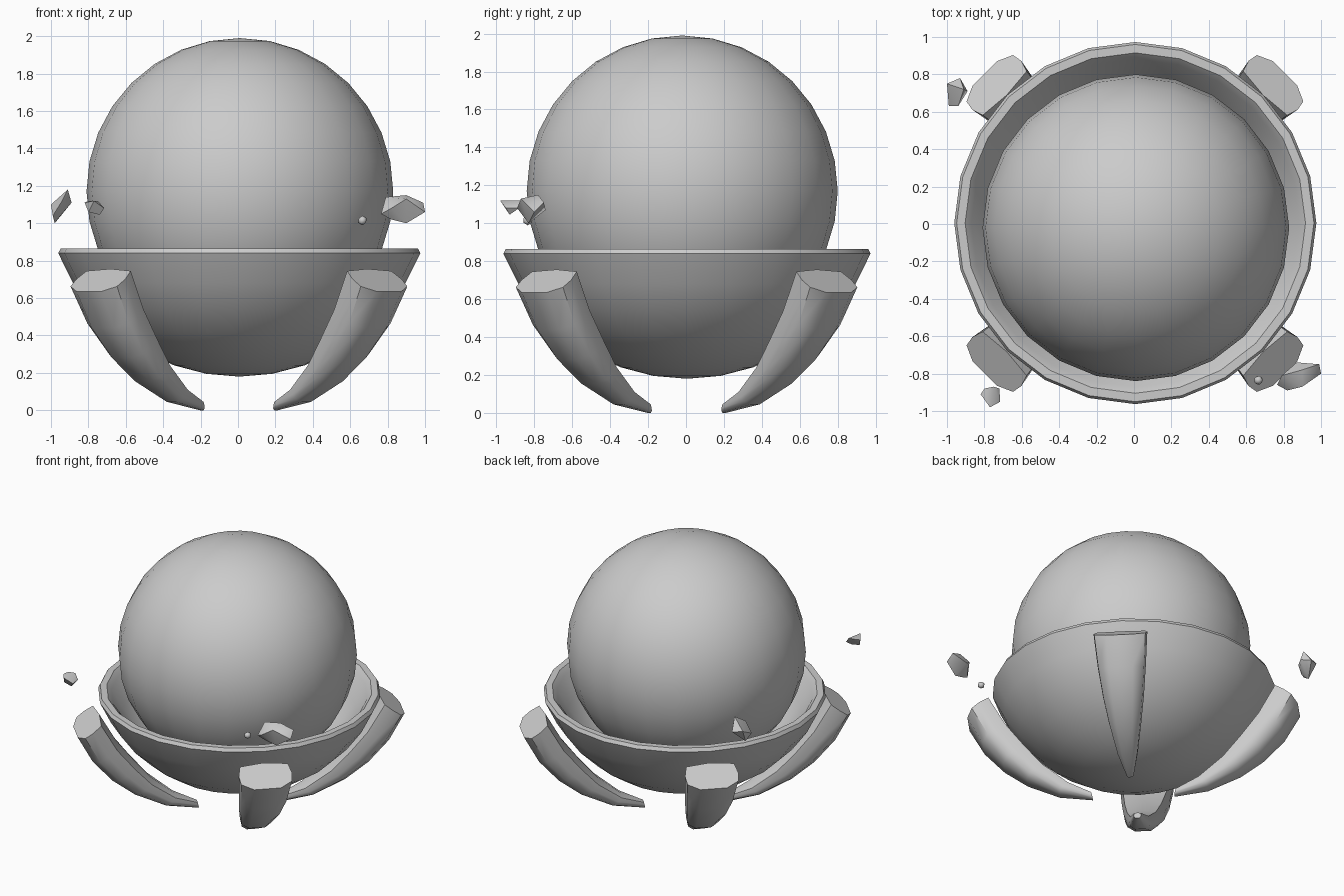
import bpy, bmesh, math
from mathutils import Vector, Matrix

if "Cube" in bpy.data.objects:
    bpy.data.objects.remove(bpy.data.objects["Cube"])

grey = bpy.data.materials.new("stone grey")
grey.diffuse_color = (0.6, 0.6, 0.6, 1)
grey.use_nodes = True
grey.node_tree.nodes["Principled BSDF"].inputs["Base Color"].default_value = grey.diffuse_color


def finish(name, bm, angle):
    bmesh.ops.recalc_face_normals(bm, faces=bm.faces[:])
    me = bpy.data.meshes.new(name)
    bm.to_mesh(me)
    bm.free()
    me.materials.append(grey)
    ob = bpy.data.objects.new(name, me)
    bpy.context.collection.objects.link(ob)
    bpy.ops.object.select_all(action='DESELECT')
    ob.select_set(True)
    bpy.context.view_layer.objects.active = ob
    bpy.ops.object.shade_smooth_by_angle(angle=math.radians(angle))
    return ob


# Large ball resting in the bowl
bm = bmesh.new()
bmesh.ops.create_uvsphere(bm, u_segments=24, v_segments=16, radius=0.82,
                          matrix=Matrix.Translation((0.01, -0.02, 1.17)))
finish("ball", bm, 40)


# Bowl: two spherical arcs joined by a bevelled rim, spun in 24 steps
def arc(radius, z_centre, z_rim, n):
    end = math.acos((z_centre - z_rim) / radius)
    return [(radius * math.sin(end * i / n), z_centre - radius * math.cos(end * i / n))
            for i in range(n + 1)]


profile = arc(1.04, 1.22, 0.84, 7) + [(0.955, 0.865), (0.91, 0.865)] + arc(0.96, 1.22, 0.83, 7)[::-1]
bm = bmesh.new()
verts = [bm.verts.new((r, 0, z)) for r, z in profile]
edges = [bm.edges.new(p) for p in zip(verts, verts[1:])]
bmesh.ops.spin(bm, geom=verts + edges, cent=(0, 0, 0), axis=(0, 0, 1),
               angle=math.tau, steps=24, use_duplicate=False)
bmesh.ops.remove_doubles(bm, verts=bm.verts[:], dist=0.0005)
bmesh.ops.translate(bm, verts=bm.verts[:], vec=(0.007, 0.005, 0))
finish("bowl", bm, 40)

# Claw legs: a D-shaped section lofted along a curve, from inner and outer edges
stations = [  # inner r, z, outer r, z, half width
    (0.985, 0.745, 1.135, 0.635, 0.185),
    (0.87, 0.54, 1.03, 0.44, 0.165),
    (0.74, 0.375, 0.89, 0.28, 0.14),
    (0.62, 0.24, 0.73, 0.155, 0.11),
    (0.45, 0.11, 0.51, 0.045, 0.07),
    (0.29, 0.045, 0.28, 0.0, 0.025),
]
section = [(-0.9, 0), (0, -0.1), (0.9, 0), (1, 0.4), (0.95, 0.75), (0.5, 1.0),
           (-0.5, 1.0), (-0.95, 0.75), (-1, 0.4)]
sides = {(1, -1): "front_right", (1, 1): "back_right", (-1, 1): "back_left", (-1, -1): "front_left"}
for (sx, sy), side in sides.items():
    bm = bmesh.new()
    turn = Matrix.Translation((0.005, 0.003, 0)) @ Matrix.Rotation(math.atan2(sy, sx), 4, 'Z')
    rings = []
    for ri, zi, ro, zo, w in stations:
        rings.append([bm.verts.new(turn @ Vector((ri + (ro - ri) * n, w * t, max(0, zi + (zo - zi) * n))))
                      for t, n in section])
    for a, b in zip(rings, rings[1:]):
        for i in range(len(section)):
            j = (i + 1) % len(section)
            bm.faces.new((a[i], a[j], b[j], b[i]))
    bm.faces.new(rings[0])
    bm.faces.new(rings[-1])
    finish(side + "_claw_leg", bm, 50)


# Floating pebbles: hulls of a few points
def pebble(name, points):
    bm = bmesh.new()
    for p in points:
        bm.verts.new(p)
    res = bmesh.ops.convex_hull(bm, input=bm.verts[:])
    loose = [v for v in bm.verts if not v.link_faces]
    bmesh.ops.delete(bm, geom=loose, context='VERTS')
    finish(name, bm, 45)


pebble("right_pebble", [
    (0.765, -0.86, 1.05), (0.79, -0.81, 1.14), (0.82, -0.89, 1.08), (0.90, -0.87, 1.13),
    (0.90, -0.78, 1.15), (0.99, -0.75, 1.11), (1.0, -0.80, 1.06), (0.90, -0.83, 1.0),
    (0.87, -0.74, 1.07), (0.82, -0.84, 1.02)])
pebble("back_left_pebble", [
    (-1.0, 0.75, 1.10), (-0.99, 0.63, 1.04), (-0.98, 0.69, 1.0), (-0.93, 0.78, 1.09),
    (-0.89, 0.71, 1.11), (-0.91, 0.72, 1.18), (-0.94, 0.63, 1.12), (-0.95, 0.65, 1.04)])
pebble("front_left_pebble", [
    (-0.82, -0.91, 1.11), (-0.80, -0.88, 1.12), (-0.77, -0.98, 1.12), (-0.715, -0.95, 1.08),
    (-0.72, -0.88, 1.08), (-0.75, -0.87, 1.12), (-0.80, -0.93, 1.06), (-0.74, -0.93, 1.045)])
bm = bmesh.new()
bmesh.ops.create_icosphere(bm, subdivisions=1, radius=0.026,
                           matrix=Matrix.Translation((0.665, -0.835, 1.015)))
finish("tiny_pebble", bm, 45)
